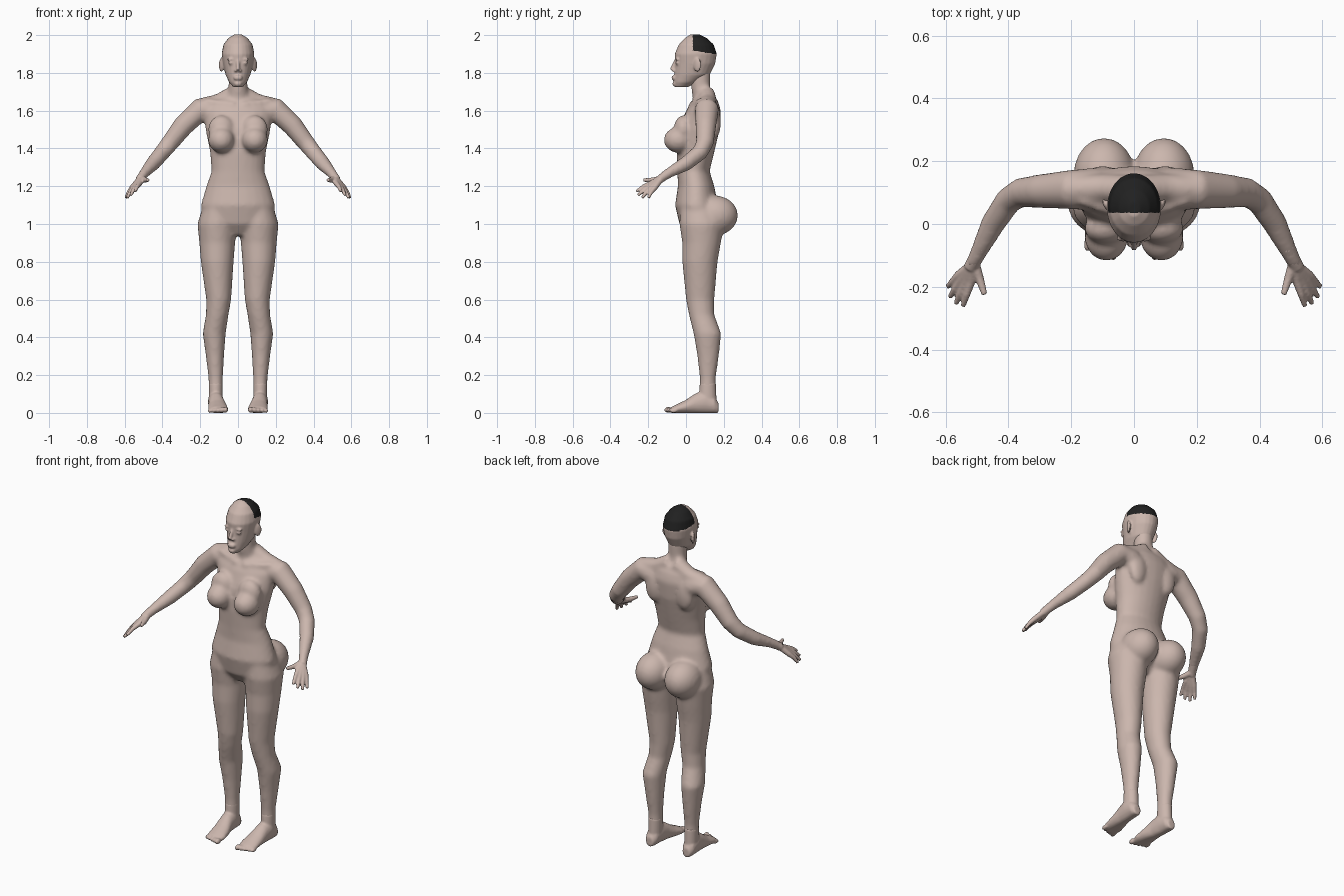
import bpy
import bmesh
from math import sin, cos, pi
from mathutils import Vector, Matrix

default_cube = bpy.data.objects.get("Cube")
if default_cube:
    bpy.data.objects.remove(default_cube, do_unlink=True)

SIDES = (1, -1)
RING_SEGMENTS = 24


def make_material(name, colour):
    material = bpy.data.materials.new(name)
    material.use_nodes = True
    material.diffuse_color = (*colour, 1)
    shader = material.node_tree.nodes["Principled BSDF"]
    shader.inputs["Base Color"].default_value = (*colour, 1)
    shader.inputs["Roughness"].default_value = 0.8
    return material


skin = make_material("skin", (0.6, 0.47, 0.42))
hair = make_material("dark hair", (0.015, 0.015, 0.015))


def loft(bm, rings):
    """Skin a closed tube through rings given as (centre, u axis, v axis)."""
    loops = []
    for centre, u_axis, v_axis in rings:
        loop = []
        for i in range(RING_SEGMENTS):
            angle = 2 * pi * i / RING_SEGMENTS
            loop.append(bm.verts.new(centre + u_axis * cos(angle) + v_axis * sin(angle)))
        loops.append(loop)
    for lower, upper in zip(loops, loops[1:]):
        for i in range(RING_SEGMENTS):
            j = (i + 1) % RING_SEGMENTS
            bm.faces.new((lower[i], lower[j], upper[j], upper[i]))
    bm.faces.new(loops[0][::-1])
    bm.faces.new(loops[-1])


def stack(bm, layers, side=1):
    """Horizontal oval layers: height, centre x, half width, front y, back y."""
    rings = []
    for z, x, half_width, front, back in layers:
        centre = Vector((side * x, (front + back) / 2, z))
        rings.append((centre, Vector((half_width, 0, 0)), Vector((0, (back - front) / 2, 0))))
    loft(bm, rings)


def tube(bm, points, side=1):
    """Round tube through points given as x, y, z, radius."""
    path = [Vector((side * x, y, z)) for x, y, z, radius in points]
    rings = []
    for i, centre in enumerate(path):
        tangent = path[min(i + 1, len(path) - 1)] - path[max(i - 1, 0)]
        u_axis = tangent.orthogonal().normalized()
        if i:
            previous = rings[-1][1]
            u_axis = (previous - previous.project(tangent)).normalized()
        v_axis = tangent.normalized().cross(u_axis)
        radius = points[i][-1]
        rings.append((centre, u_axis * radius, v_axis * radius))
    loft(bm, rings)


def ball(bm, centre, radii, side=1, tilt=0):
    x, y, z = centre
    place = Matrix.Translation((side * x, y, z)) @ Matrix.Rotation(side * tilt, 4, "Z")
    bmesh.ops.create_uvsphere(bm, u_segments=RING_SEGMENTS, v_segments=16, radius=1,
                              matrix=place @ Matrix.Diagonal((*radii, 1)))


def finish(bm, name, voxel, smoothing):
    """Fuse the overlapping forms into one soft skin."""
    bmesh.ops.recalc_face_normals(bm, faces=bm.faces)
    mesh = bpy.data.meshes.new(name)
    bm.to_mesh(mesh)
    bm.free()
    obj = bpy.data.objects.new(name, mesh)
    bpy.context.collection.objects.link(obj)
    bpy.ops.object.select_all(action="DESELECT")
    bpy.context.view_layer.objects.active = obj
    obj.select_set(True)
    fuse = obj.modifiers.new("fuse", "REMESH")
    fuse.mode = "VOXEL"
    fuse.voxel_size = voxel
    soften = obj.modifiers.new("soften", "SMOOTH")
    soften.factor = 0.5
    soften.iterations = smoothing
    for modifier in ("fuse", "soften"):
        bpy.ops.object.modifier_apply(modifier=modifier)
    obj.data.materials.clear()
    obj.data.materials.append(skin)
    bpy.ops.object.shade_smooth()
    return obj


# Body: torso, neck, legs and arms
body = bmesh.new()
stack(body, [(0.94, 0, 0.06, 0.01, 0.12), (1.0, 0, 0.19, -0.035, 0.17),
             (1.1, 0, 0.197, -0.058, 0.17), (1.2, 0, 0.168, -0.043, 0.15),
             (1.28, 0, 0.14, -0.045, 0.125), (1.38, 0, 0.148, -0.05, 0.15),
             (1.5, 0, 0.172, -0.04, 0.178), (1.6, 0, 0.185, 0, 0.185),
             (1.65, 0, 0.16, 0.035, 0.17), (1.68, 0, 0.07, 0.05, 0.15)])
stack(body, [(1.6, 0, 0.07, 0.04, 0.16), (1.67, 0, 0.058, 0.035, 0.145),
             (1.72, 0, 0.05, 0.028, 0.128), (1.82, 0, 0.05, 0.02, 0.13)])
for side in SIDES:
    stack(body, [(1.1, 0.1, 0.085, -0.03, 0.16), (1.0, 0.11, 0.105, -0.035, 0.2),
                 (0.9, 0.11, 0.095, -0.02, 0.185), (0.8, 0.11, 0.087, -0.02, 0.167),
                 (0.6, 0.102, 0.066, 0, 0.15), (0.52, 0.11, 0.06, 0.015, 0.15),
                 (0.42, 0.126, 0.061, 0.04, 0.187), (0.3, 0.122, 0.048, 0.06, 0.174),
                 (0.18, 0.118, 0.038, 0.073, 0.157), (0.05, 0.117, 0.037, 0.07, 0.16)], side)
    tube(body, [(0.12, 0.11, 1.59, 0.07), (0.2, 0.11, 1.605, 0.063),
                (0.29, 0.105, 1.52, 0.055), (0.36, 0.1, 1.43, 0.047),
                (0.4, 0.075, 1.38, 0.043), (0.45, 0, 1.32, 0.039),
                (0.5, -0.1, 1.265, 0.026), (0.515, -0.13, 1.245, 0.024)], side)
    # Neck-to-shoulder slope, collar bone and shoulder blade
    tube(body, [(0.02, 0.11, 1.69, 0.045), (0.1, 0.115, 1.645, 0.045),
                (0.2, 0.11, 1.62, 0.045)], side)
    tube(body, [(0.02, 0.025, 1.63, 0.016), (0.17, 0.075, 1.65, 0.016)], side)
    ball(body, (0.1, 0.15, 1.54), (0.055, 0.035, 0.09), side)
    # Chest and seat
    ball(body, (0.088, -0.04, 1.445), (0.07, 0.078, 0.068), side)
    ball(body, (0.088, -0.015, 1.5), (0.07, 0.05, 0.075), side)
    ball(body, (0.095, 0.155, 1.045), (0.098, 0.12, 0.105), side)
finish(body, "body", 0.011, 7)

# Head with nose, lips, brow, eyelids and ears
head = bmesh.new()
stack(head, [(1.725, 0, 0.025, -0.06, 0.01), (1.75, 0, 0.047, -0.065, 0.06),
             (1.79, 0, 0.066, -0.062, 0.125), (1.85, 0, 0.08, -0.058, 0.155),
             (1.9, 0, 0.087, -0.06, 0.163), (1.95, 0, 0.077, -0.038, 0.147),
             (1.985, 0, 0.05, -0.005, 0.11), (2.004, 0, 0.018, 0.025, 0.07)])
tube(head, [(0, -0.055, 1.865, 0.008), (0, -0.068, 1.835, 0.01), (0, -0.078, 1.815, 0.01)])
for z in (1.779, 1.769):
    ball(head, (0, -0.063, z), (0.024, 0.014, 0.007))
ball(head, (0, -0.058, 1.742), (0.02, 0.014, 0.014))
for side in SIDES:
    ball(head, (0.012, -0.064, 1.812), (0.009, 0.01, 0.008), side)
    ball(head, (0.034, -0.046, 1.852), (0.019, 0.01, 0.009), side)
    ball(head, (0.035, -0.047, 1.872), (0.024, 0.009, 0.007), side)
    ball(head, (0.088, 0.06, 1.842), (0.009, 0.022, 0.038), side, -0.5)
head = finish(head, "head", 0.0055, 4)

# Cropped hair covers the upper back of the skull
head.data.materials.append(hair)
for face in head.data.polygons:
    spot = face.center
    if spot.y > 0.036 and spot.z > 1.918 - 0.15 * (spot.y - 0.036):
        face.material_index = 1

# Hands
for side, label in zip(SIDES, ("left", "right")):
    hand = bmesh.new()
    tube(hand, [(0.485, -0.07, 1.283, 0.027), (0.51, -0.12, 1.25, 0.023),
                (0.522, -0.14, 1.235, 0.022)], side)
    fingers = [((0.519, -0.182, 1.217), (0.545, -0.262, 1.172)),
               ((0.535, -0.182, 1.207), (0.568, -0.254, 1.152)),
               ((0.549, -0.176, 1.199), (0.586, -0.232, 1.139)),
               ((0.559, -0.164, 1.194), (0.594, -0.2, 1.138))]
    for knuckle, tip in fingers:
        knuckle, tip = Vector(knuckle), Vector(tip)
        middle = knuckle.lerp(tip, 0.55) + Vector((0, 0, 0.006))
        tube(hand, [(0.515, -0.13, 1.243, 0.017), (*knuckle, 0.0145),
                    (*middle, 0.011), (*tip, 0.008)], side)
    tube(hand, [(0.508, -0.13, 1.24, 0.018), (0.492, -0.175, 1.232, 0.014),
                (0.476, -0.225, 1.233, 0.009)], side)
    finish(hand, label + "_hand", 0.005, 2)

# Feet with toes
for side, label in zip(SIDES, ("left", "right")):
    foot = bmesh.new()
    slices = [(0.172, 0.12, 0.022, 0.05), (0.15, 0.12, 0.036, 0.085),
              (0.1, 0.118, 0.041, 0.12), (0.05, 0.114, 0.042, 0.1),
              (0, 0.108, 0.049, 0.066), (-0.045, 0.105, 0.053, 0.044),
              (-0.075, 0.105, 0.048, 0.03)]
    loft(foot, [(Vector((side * x, y, top / 2)), Vector((half_width, 0, 0)),
                 Vector((0, 0, top / 2 + 0.003))) for y, x, half_width, top in slices])
    stack(foot, [(0.04, 0.118, 0.037, 0.065, 0.163), (0.16, 0.118, 0.037, 0.073, 0.158)], side)
    for toe in range(5):
        x, reach, radius = 0.066 + 0.021 * toe, 0.094 - 0.007 * toe, 0.016 - 0.0012 * toe
        ball(foot, (x, -reach, radius), (radius * 0.85, 0.022, radius), side)
    for vertex in foot.verts:
        vertex.co.z = max(vertex.co.z, 0)
    finish(foot, label + "_foot", 0.006, 3)
